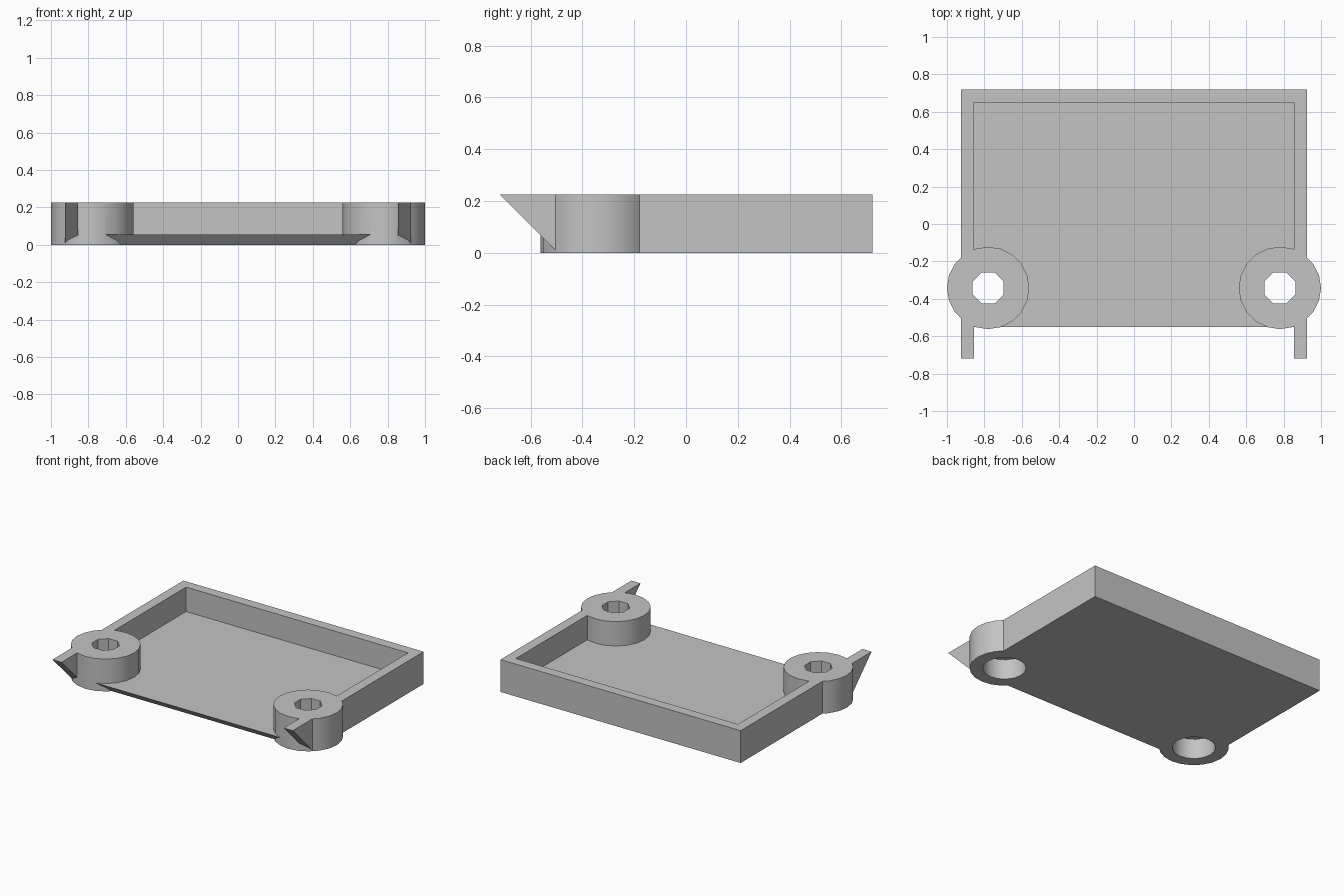
import bpy
import bmesh
from math import pi, radians
from mathutils import Matrix

cube = bpy.data.objects.get("Cube")
if cube:
    bpy.data.objects.remove(cube, do_unlink=True)

# Main dimensions
HALF_W, HALF_D, HEIGHT = 0.925, 0.72, 0.225
WALL, FLOOR = 0.07, 0.055
BOSS_X, BOSS_Y, BOSS_R = 0.78, -0.342, 0.22

grey = bpy.data.materials.new("plain grey")
grey.use_nodes = True
colour = (0.55, 0.55, 0.55, 1)
grey.diffuse_color = colour
grey.node_tree.nodes["Principled BSDF"].inputs["Base Color"].default_value = colour


def make_object(name, bm):
    bmesh.ops.recalc_face_normals(bm, faces=bm.faces)
    mesh = bpy.data.meshes.new(name)
    bm.to_mesh(mesh)
    bm.free()
    mesh.materials.append(grey)
    obj = bpy.data.objects.new(name, mesh)
    bpy.context.collection.objects.link(obj)
    return obj


def extrude_profile(name, points, half_width):
    """Extrude a (y, z) outline across x."""
    bm = bmesh.new()
    face = bm.faces.new([bm.verts.new((-half_width, y, z)) for y, z in points])
    moved = bmesh.ops.extrude_face_region(bm, geom=[face])["geom"]
    verts = [v for v in moved if isinstance(v, bmesh.types.BMVert)]
    bmesh.ops.translate(bm, verts=verts, vec=(2 * half_width, 0, 0))
    return make_object(name, bm)


def cylinder(name, x, radius, z0, z1, sides, turn=0):
    bm = bmesh.new()
    place = Matrix.Translation((x, BOSS_Y, (z0 + z1) / 2)) @ Matrix.Rotation(turn, 4, 'Z')
    bmesh.ops.create_cone(bm, cap_ends=True, segments=sides, radius1=radius,
                          radius2=radius, depth=z1 - z0, matrix=place)
    return make_object(name, bm)


def combine(target, tool, operation):
    """Apply a boolean and discard the tool."""
    mod = target.modifiers.new(operation.lower(), 'BOOLEAN')
    mod.operation = operation
    mod.solver = 'EXACT'
    mod.object = tool
    bpy.context.view_layer.objects.active = target
    bpy.ops.object.modifier_apply(modifier=mod.name)
    bpy.data.objects.remove(tool, do_unlink=True)


# Tray block with a sloping front, leaving pointed side walls
tray = extrude_profile("tray", [(-HALF_D, HEIGHT), (-HALF_D + HEIGHT, 0),
                                (HALF_D, 0), (HALF_D, HEIGHT)], HALF_W)

# Open-fronted cavity
back = HALF_D - WALL
cavity = extrude_profile("cavity_cutter", [(-1, FLOOR), (back, FLOOR), (back, 0.5), (-1, 0.5)],
                         HALF_W - WALL)
combine(tray, cavity, 'DIFFERENCE')

# Screw bosses, each with a through hole and a wide recess underneath
for side in (-1, 1):
    x = side * BOSS_X
    combine(tray, cylinder("boss", x, BOSS_R, 0, HEIGHT, 20), 'UNION')
for side in (-1, 1):
    x = side * BOSS_X
    combine(tray, cylinder("recess_cutter", x, 0.137, -0.1, 0.14, 16), 'DIFFERENCE')
    combine(tray, cylinder("hole_cutter", x, 0.09, 0.1, 0.4, 8, pi / 8), 'DIFFERENCE')

# Round bosses shade smoothly, edges stay sharp
bpy.ops.object.select_all(action='DESELECT')
tray.select_set(True)
bpy.context.view_layer.objects.active = tray
bpy.ops.object.shade_smooth_by_angle(angle=radians(30))
